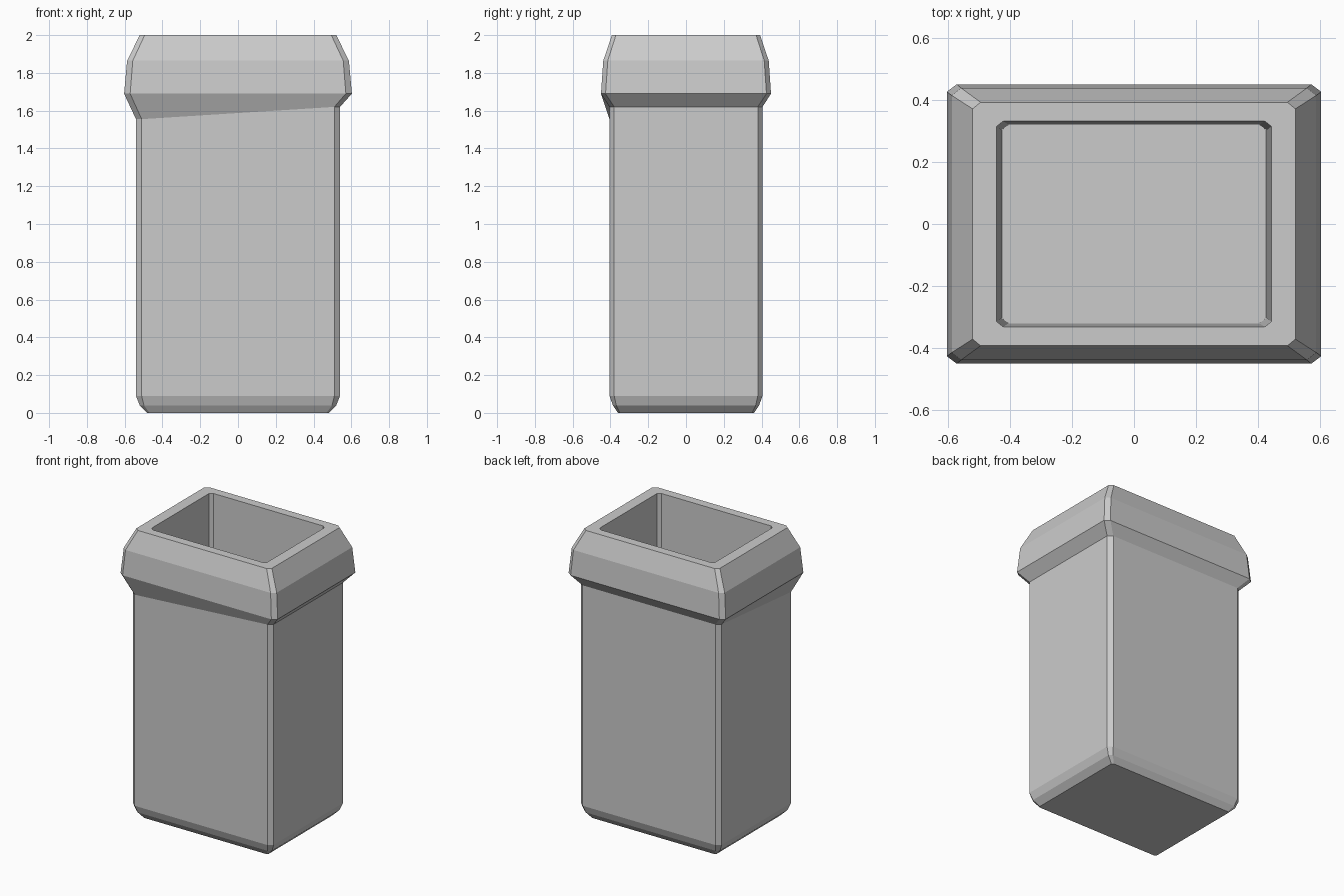
import bpy, bmesh

if "Cube" in bpy.data.objects:
    bpy.data.objects.remove(bpy.data.objects["Cube"])

# Rings from the outer base, up over the rim and down to the inner floor:
# (half width, half depth, corner cut x, corner cut y, height)
RINGS = [
    (0.48, 0.36, 0.012, 0.010, 0.00),
    (0.52, 0.387, 0.022, 0.018, 0.04),
    (0.54, 0.405, 0.030, 0.025, 0.09),
    (0.54, 0.405, 0.030, 0.025, 1.62),
    (0.603, 0.45, 0.032, 0.024, 1.69),
    (0.587, 0.438, 0.030, 0.024, 1.865),
    (0.52, 0.392, 0.026, 0.021, 2.00),
    (0.443, 0.331, 0.022, 0.017, 2.00),
    (0.426, 0.320, 0.022, 0.017, 0.09),
]
NECK = 3


def ring_points(w, d, cx, cy, z):
    """Rectangle with cut corners, counter-clockwise from the front left."""
    return [(-w, -d + cy, z), (-w + cx, -d, z), (w - cx, -d, z), (w, -d + cy, z),
            (w, d - cy, z), (w - cx, d, z), (-w + cx, d, z), (-w, d - cy, z)]


bm = bmesh.new()
rings = [[bm.verts.new(p) for p in ring_points(*r)] for r in RINGS]

# Front left corner under the collar sags, slanting the collar's underside
for v in rings[NECK][:2]:
    v.co.z = 1.555

# Walls between neighbouring rings, then base and inner floor
for a, b in zip(rings, rings[1:]):
    for i in range(8):
        j = (i + 1) % 8
        bm.faces.new((a[i], a[j], b[j], b[i]))
bm.faces.new(rings[0][::-1])
bm.faces.new(rings[-1])
bmesh.ops.recalc_face_normals(bm, faces=bm.faces)

mesh = bpy.data.meshes.new("bin_body")
bm.to_mesh(mesh)
bm.free()
bpy.context.collection.objects.link(bpy.data.objects.new("bin_body", mesh))
